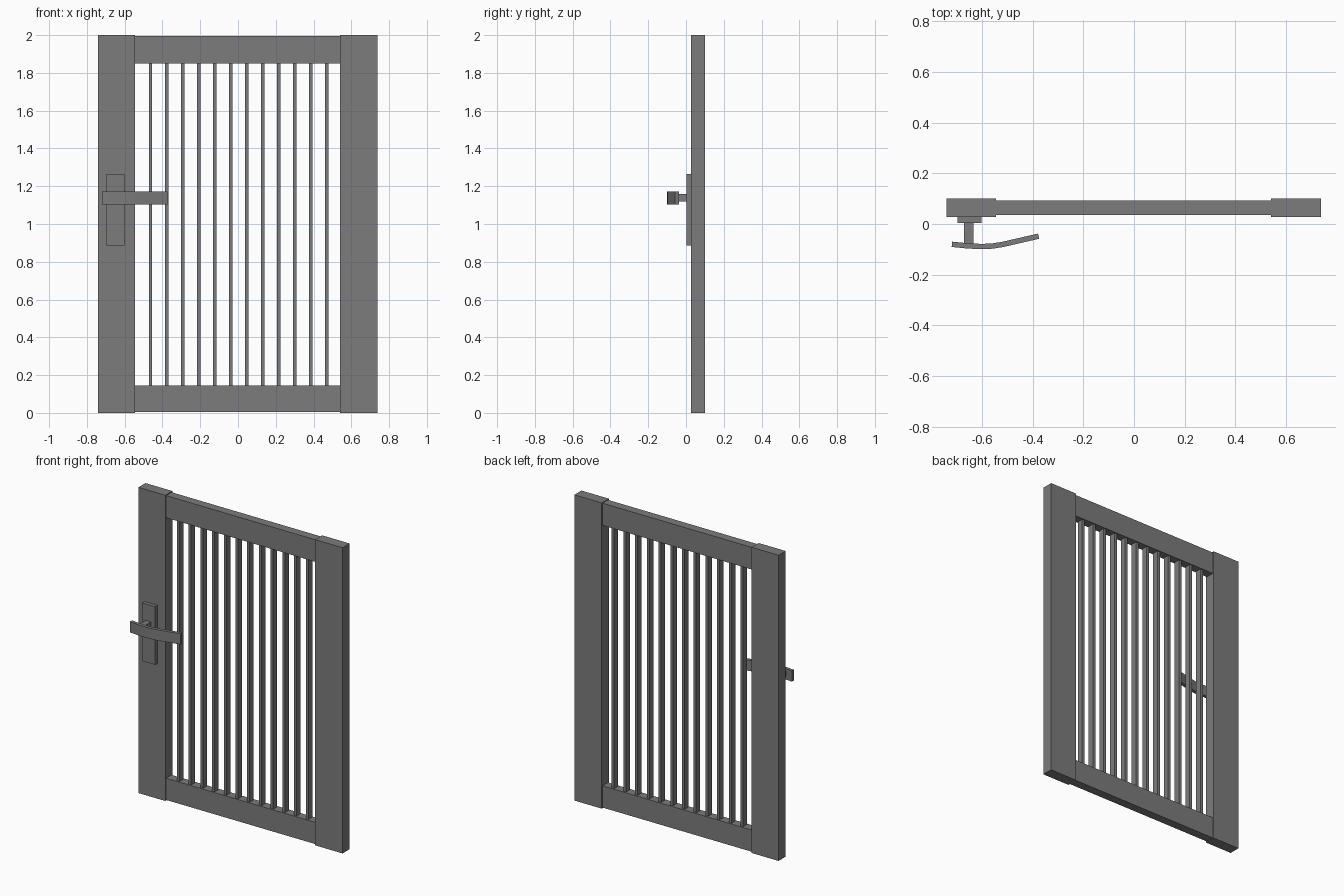
import bpy
import bmesh
from mathutils import Vector

cube = bpy.data.objects.get("Cube")
if cube:
    bpy.data.objects.remove(cube, do_unlink=True)

GREY = (0.2, 0.2, 0.2, 1.0)
mat = bpy.data.materials.new("grey_metal")
mat.use_nodes = True
mat.diffuse_color = GREY
mat.node_tree.nodes["Principled BSDF"].inputs["Base Color"].default_value = GREY


def finish(name, bm):
    bmesh.ops.recalc_face_normals(bm, faces=bm.faces)
    mesh = bpy.data.meshes.new(name)
    bm.to_mesh(mesh)
    bm.free()
    mesh.materials.append(mat)
    obj = bpy.data.objects.new(name, mesh)
    bpy.context.collection.objects.link(obj)
    return obj


def box(name, xs, ys, zs):
    """Box given by its lower and upper limit on each axis."""
    bm = bmesh.new()
    bmesh.ops.create_cube(bm, size=1)
    low, high = (Vector(p) for p in zip(xs, ys, zs))
    for v in bm.verts:
        v.co = (low + high) / 2 + v.co * (high - low)
    return finish(name, bm)


def strip(name, path, thickness, zs):
    """Flat bar of constant thickness following a path in the xy plane."""
    points = [Vector(p) for p in path]
    bm = bmesh.new()
    rings = []
    for i, p in enumerate(points):
        along = points[min(i + 1, len(points) - 1)] - points[max(i - 1, 0)]
        side = Vector((-along.y, along.x)).normalized() * thickness / 2
        corners = [(p - side, zs[0]), (p + side, zs[0]),
                   (p + side, zs[1]), (p - side, zs[1])]
        rings.append([bm.verts.new((c.x, c.y, z)) for c, z in corners])
    for a, b in zip(rings, rings[1:]):
        for k in range(4):
            n = (k + 1) % 4
            bm.faces.new((a[k], a[n], b[n], b[k]))
    bm.faces.new(rings[0])
    bm.faces.new(rings[-1])
    return finish(name, bm)


# Frame: two thick uprights and two slightly thinner rails
STILE_Y = (0.027, 0.1)
RAIL_Y = (0.035, 0.092)
box("right_stile", (-0.74, -0.545), STILE_Y, (0, 2))
box("left_stile", (0.54, 0.738), STILE_Y, (0, 2))
box("bottom_rail", (-0.545, 0.54), RAIL_Y, (0.004, 0.146))
box("top_rail", (-0.545, 0.54), RAIL_Y, (1.85, 1.995))

# Evenly spaced flat bars
for i in range(12):
    x = -0.463 + i * 0.0848
    box(f"bar_{i + 1}", (x - 0.009, x + 0.009), (0.043, 0.084), (0.146, 1.85))

# Handle: backplate, spindle and bent lever
box("handle_plate", (-0.695, -0.602), (0.003, 0.027), (0.885, 1.265))
box("handle_spindle", (-0.67, -0.632), (-0.08, 0.003), (1.12, 1.158))
lever = strip("handle_lever",
              [(-0.718, -0.08), (-0.66, -0.086), (-0.6, -0.089), (-0.56, -0.087),
               (-0.52, -0.081), (-0.376, -0.048)], 0.021, (1.102, 1.172))
bpy.ops.object.select_all(action="DESELECT")
lever.select_set(True)
bpy.context.view_layer.objects.active = lever
bpy.ops.object.shade_smooth_by_angle()
